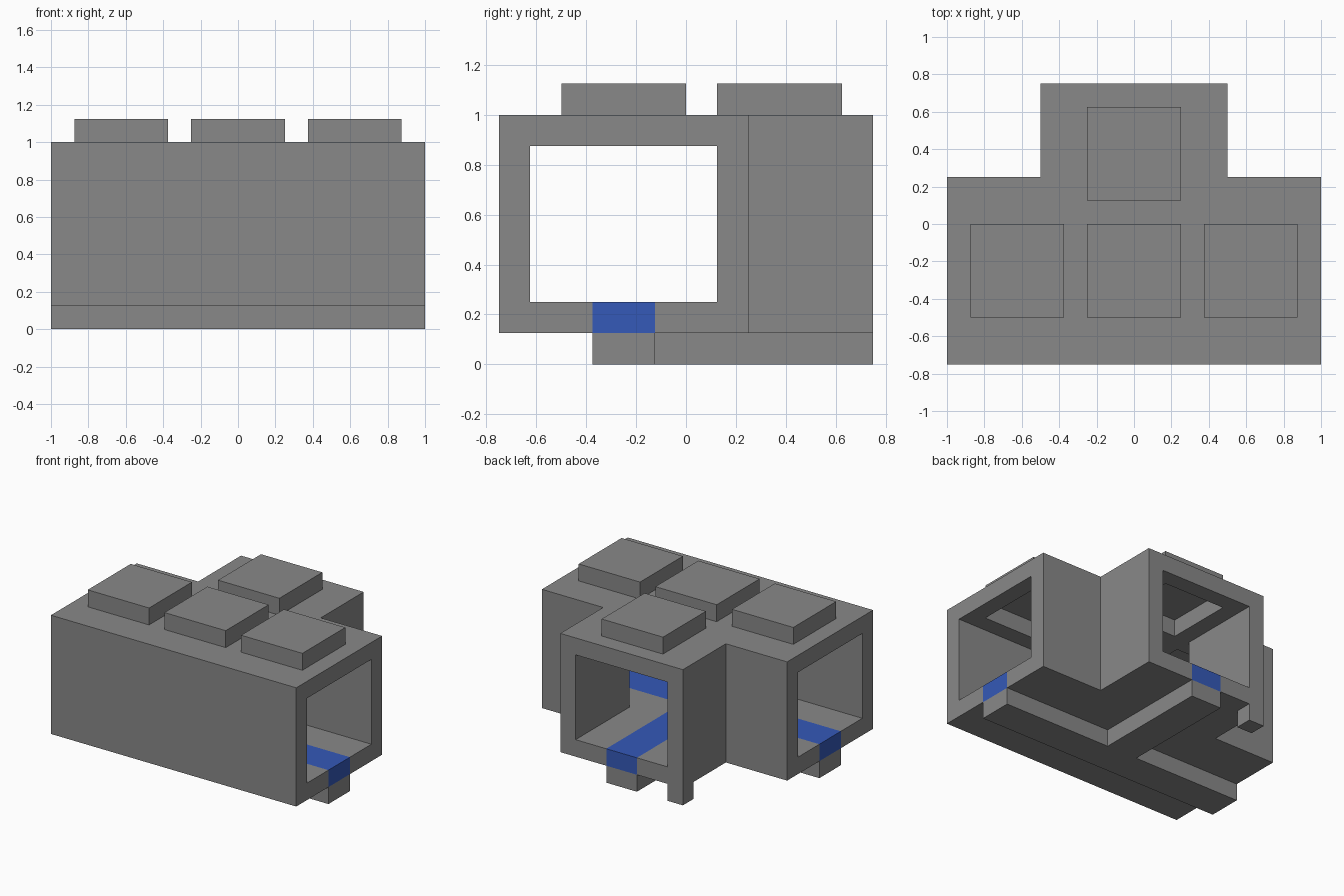
import bpy, bmesh
from mathutils import Vector

cube = bpy.data.objects.get("Cube")
if cube:
    bpy.data.objects.remove(cube, do_unlink=True)


def material(name, color):
    mat = bpy.data.materials.new(name)
    mat.use_nodes = True
    mat.diffuse_color = (*color, 1)
    mat.node_tree.nodes["Principled BSDF"].inputs["Base Color"].default_value = (*color, 1)
    return mat


grey = material("plain grey", (0.25, 0.25, 0.25))
blue = material("strip blue", (0.035, 0.1, 0.48))


def prism(name, outline, z0, z1):
    """Extrude a flat outline from z0 to z1."""
    bm = bmesh.new()
    face = bm.faces.new([bm.verts.new((x, y, z0)) for x, y in outline])
    top = bmesh.ops.extrude_face_region(bm, geom=[face])["geom"]
    bmesh.ops.translate(bm, vec=(0, 0, z1 - z0),
                        verts=[v for v in top if isinstance(v, bmesh.types.BMVert)])
    bmesh.ops.recalc_face_normals(bm, faces=bm.faces)
    mesh = bpy.data.meshes.new(name)
    bm.to_mesh(mesh)
    bm.free()
    mesh.materials.append(grey)
    obj = bpy.data.objects.new(name, mesh)
    bpy.context.collection.objects.link(obj)
    return obj


def box(name, x0, x1, y0, y1, z0, z1):
    return prism(name, [(x0, y0), (x1, y0), (x1, y1), (x0, y1)], z0, z1)


def tee(name, end, y0, y1, half, back, z0, z1):
    """T-shaped prism: a bar along x with a stem running to the back."""
    side = [(end, y0), (end, y1), (half, y1), (half, back)]
    return prism(name, side + [(-x, y) for x, y in reversed(side)], z0, z1)


def cut(target, cutter):
    cutter.hide_render = True
    mod = target.modifiers.new("cut", 'BOOLEAN')
    mod.operation, mod.solver, mod.object = 'DIFFERENCE', 'EXACT', cutter
    bpy.context.view_layer.objects.active = target
    bpy.ops.object.modifier_apply(modifier=mod.name)
    bpy.data.objects.remove(cutter, do_unlink=True)


# Hollow T-shaped body
body = tee("tunnel_body", 1, -0.75, 0.25, 0.5, 0.75, 0.125, 1)
cut(body, tee("tunnel_cutter", 1.1, -0.625, 0.125, 0.375, 0.85, 0.25, 0.875))

# Square studs on the roof, each over an opening in the ceiling
studs = {"stud_right": (-0.625, -0.25), "stud_middle": (0, -0.25),
         "stud_left": (0.625, -0.25), "stud_back": (0, 0.375)}
for name, (x, y) in studs.items():
    area = (x - 0.25, x + 0.25, y - 0.25, y + 0.25)
    cut(body, box("recess_cutter", *area, 0.8, 1.05))
    box(name, *area, 1, 1.125)

# Blue strip along the floor, split out of the body's faces
body.data.materials.append(blue)
bm = bmesh.new()
bm.from_mesh(body.data)
for point, normal in [((0, -0.375, 0), (0, 1, 0)), ((0, -0.125, 0), (0, 1, 0)),
                      ((-0.125, 0, 0), (1, 0, 0)), ((0.125, 0, 0), (1, 0, 0)),
                      ((0, 0, 0.25), (0, 0, 1))]:
    bmesh.ops.bisect_plane(bm, geom=bm.verts[:] + bm.edges[:] + bm.faces[:],
                           dist=1e-5, plane_co=Vector(point), plane_no=Vector(normal))
for face in bm.faces:
    c = face.calc_center_median()
    on_bar = abs(c.y + 0.25) < 0.125
    on_stem = abs(c.x) < 0.125 and c.y > -0.13
    low = c.z < 0.251 and face.normal.z > -0.5
    face.material_index = int(low and (on_bar or on_stem))
bm.to_mesh(body.data)
bm.free()

# Rail and corner foot below
tee("bottom_rail", 1, -0.375, -0.125, 0.125, 0.75, 0, 0.125)
box("corner_foot", -0.5, -0.375, 0.625, 0.75, 0, 0.125)
